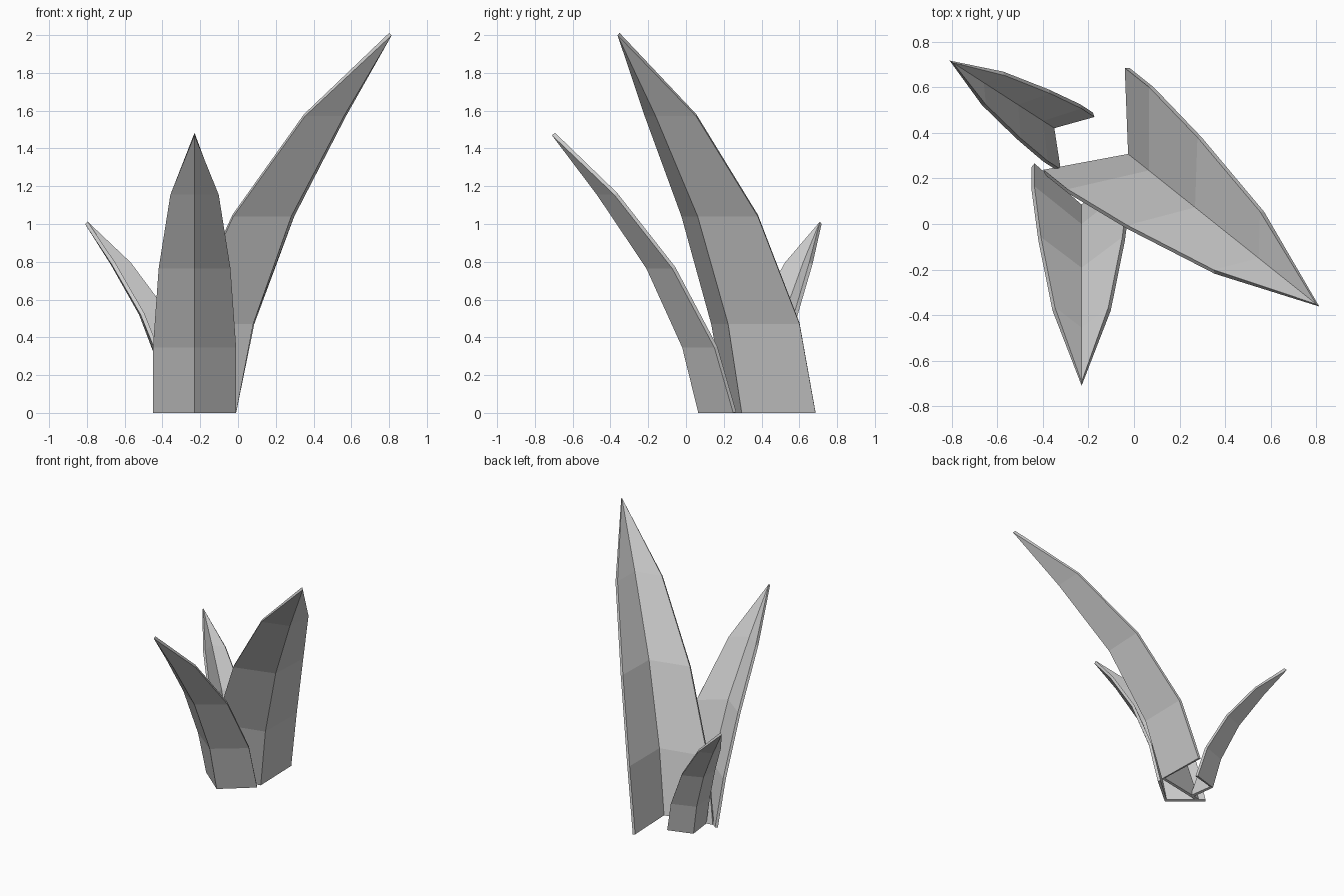
import bpy
import bmesh
from mathutils import Vector

if "Cube" in bpy.data.objects:
    bpy.data.objects.remove(bpy.data.objects["Cube"])

# Blade profile: rib forward offset, edge forward offset, half width, height
ROWS = [
    (0.0, -0.185, 0.22, 0.0),
    (0.085, -0.085, 0.22, 0.346),
    (0.275, 0.138, 0.19, 0.765),
    (0.537, 0.445, 0.128, 1.155),
]
TIP = (0.775, 1.47)


def leaf(name, base, heading, scale):
    """Folded, outward-curving blade with its ridge on the outside."""
    d = Vector((heading[0], heading[1], 0)).normalized()
    r = Vector((-d.y, d.x, 0))
    o = Vector((base[0], base[1], 0))
    up = Vector((0, 0, 1))

    def point(f, side, z):
        return o + (d * f + r * side + up * z) * scale

    bm = bmesh.new()
    rows = [[bm.verts.new(point(fe, -w, z)),
             bm.verts.new(point(fm, 0, z)),
             bm.verts.new(point(fe, w, z))] for fm, fe, w, z in ROWS]
    tip = bm.verts.new(point(TIP[0], 0, TIP[1]))
    for low, high in zip(rows, rows[1:]):
        for i in range(2):
            bm.faces.new((low[i], low[i + 1], high[i + 1], high[i]))
    for i in range(2):
        bm.faces.new((rows[-1][i], rows[-1][i + 1], tip))
    mesh = bpy.data.meshes.new(name)
    bm.to_mesh(mesh)
    bm.free()
    ob = bpy.data.objects.new(name, mesh)
    bpy.context.collection.objects.link(ob)

    # Thickness grows toward the inside of the fold
    mod = ob.modifiers.new("thickness", 'SOLIDIFY')
    mod.thickness = 0.021
    mod.offset = -1
    return ob


# Three leaves fanned around the centre
leaf("large_leaf", (-0.01, 0.295), (0.782, -0.624), 1.36)
leaf("medium_leaf", (-0.23, 0.065), (0, -1), 1.0)
leaf("small_leaf", (-0.367, 0.432), (-0.84, 0.542), 0.68)
